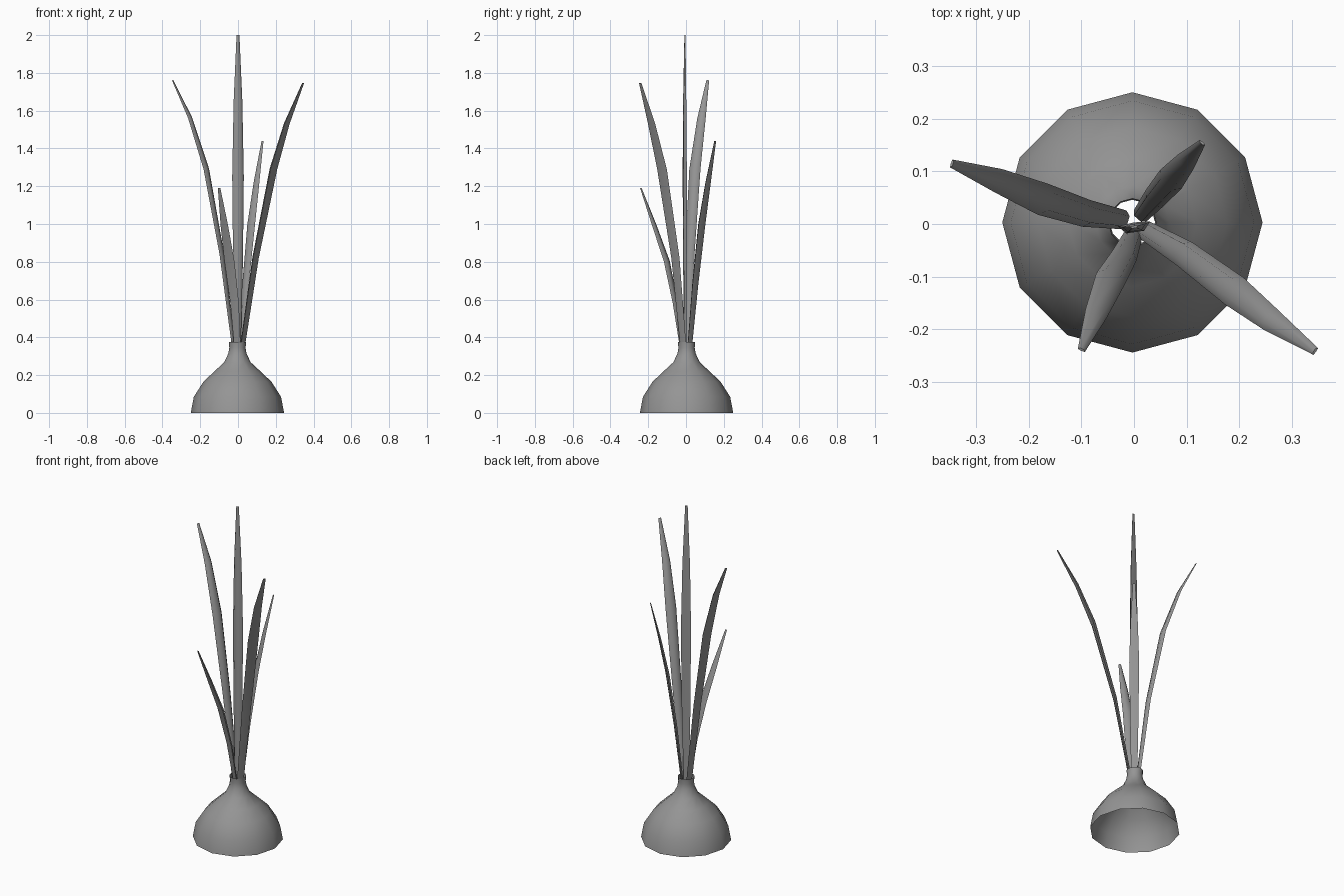
import bpy, bmesh, math
from mathutils import Vector

cube = bpy.data.objects.get("Cube")
if cube:
    bpy.data.objects.remove(cube, do_unlink=True)

grey = bpy.data.materials.new("plain_grey")
grey.use_nodes = True
grey.diffuse_color = (0.3, 0.3, 0.3, 1)
grey.node_tree.nodes["Principled BSDF"].inputs["Base Color"].default_value = (0.3, 0.3, 0.3, 1)


def loft(name, rings, caps, angle):
    """Skin a list of closed rings of points into a smooth object."""
    bm = bmesh.new()
    loops = [[bm.verts.new(p) for p in ring] for ring in rings]
    n = len(loops[0])
    for a, b in zip(loops, loops[1:]):
        for i in range(n):
            j = (i + 1) % n
            bm.faces.new((a[i], a[j], b[j], b[i]))
    if caps:
        bm.faces.new(loops[0][::-1])
        bm.faces.new(loops[-1])
        bmesh.ops.recalc_face_normals(bm, faces=bm.faces)
    mesh = bpy.data.meshes.new(name)
    bm.to_mesh(mesh)
    bm.free()
    mesh.materials.append(grey)
    obj = bpy.data.objects.new(name, mesh)
    bpy.context.collection.objects.link(obj)
    bpy.ops.object.select_all(action='DESELECT')
    obj.select_set(True)
    bpy.context.view_layer.objects.active = obj
    bpy.ops.object.shade_smooth_by_angle(angle=math.radians(angle))


# Bulb: twelve-sided, open underneath, with a narrow neck
SIDES = 12
profile = [(0.247, 0), (0.231, 0.085), (0.18, 0.165), (0.122, 0.22),
           (0.07, 0.268), (0.048, 0.315), (0.043, 0.345), (0.046, 0.375)]
loft("bulb", [[(-0.003 + r * math.cos(math.tau * i / SIDES),
                0.003 + r * math.sin(math.tau * i / SIDES), z)
               for i in range(SIDES)] for r, z in profile], False, 60)

# Leaves: shallow channelled blades, rounded outside and tapering to a blunt tip
SECTION = [(-1, 0), (-0.55, 0.5), (0.55, 0.5), (1, 0), (0, -0.1)]
TAPER = [0.6, 0.85, 1, 0.75, 0.25]


def leaf(name, path, width, side):
    pts = [Vector(p) for p in path]
    side = Vector(side).normalized()
    rings = []
    for i, p in enumerate(pts):
        tangent = pts[min(i + 1, len(pts) - 1)] - pts[max(i - 1, 0)]
        out = side.cross(tangent).normalized()
        w = width * TAPER[i]
        rings.append([p + side * (s * w) + out * (o * w) for s, o in SECTION])
    loft(name, rings, True, 50)


leaf("centre_leaf", [(-0.005, 0, 0.3), (0, 0, 0.8), (0, 0, 1.25),
                     (0, -0.002, 1.65), (0, -0.004, 2)], 0.031, (1, 0.15, 0))
leaf("right_leaf", [(-0.02, 0.008, 0.3), (-0.09, 0.02, 0.84), (-0.173, 0.047, 1.29),
                    (-0.257, 0.082, 1.56), (-0.347, 0.115, 1.76)], 0.031, (0.3, 0.95, 0))
leaf("left_leaf", [(0.018, -0.01, 0.3), (0.095, -0.056, 0.82), (0.19, -0.127, 1.29),
                   (0.26, -0.182, 1.53), (0.345, -0.242, 1.745)], 0.031, (-0.57, -0.82, 0))
leaf("back_leaf", [(0.012, 0.016, 0.3), (0.04, 0.05, 0.68), (0.07, 0.085, 1),
                   (0.098, 0.118, 1.22), (0.13, 0.155, 1.44)], 0.027, (0.75, -0.66, 0))
leaf("front_leaf", [(0, -0.018, 0.3), (-0.018, -0.06, 0.58), (-0.045, -0.105, 0.8),
                    (-0.072, -0.17, 0.99), (-0.1, -0.24, 1.19)], 0.029, (-0.9, 0.4, 0))
